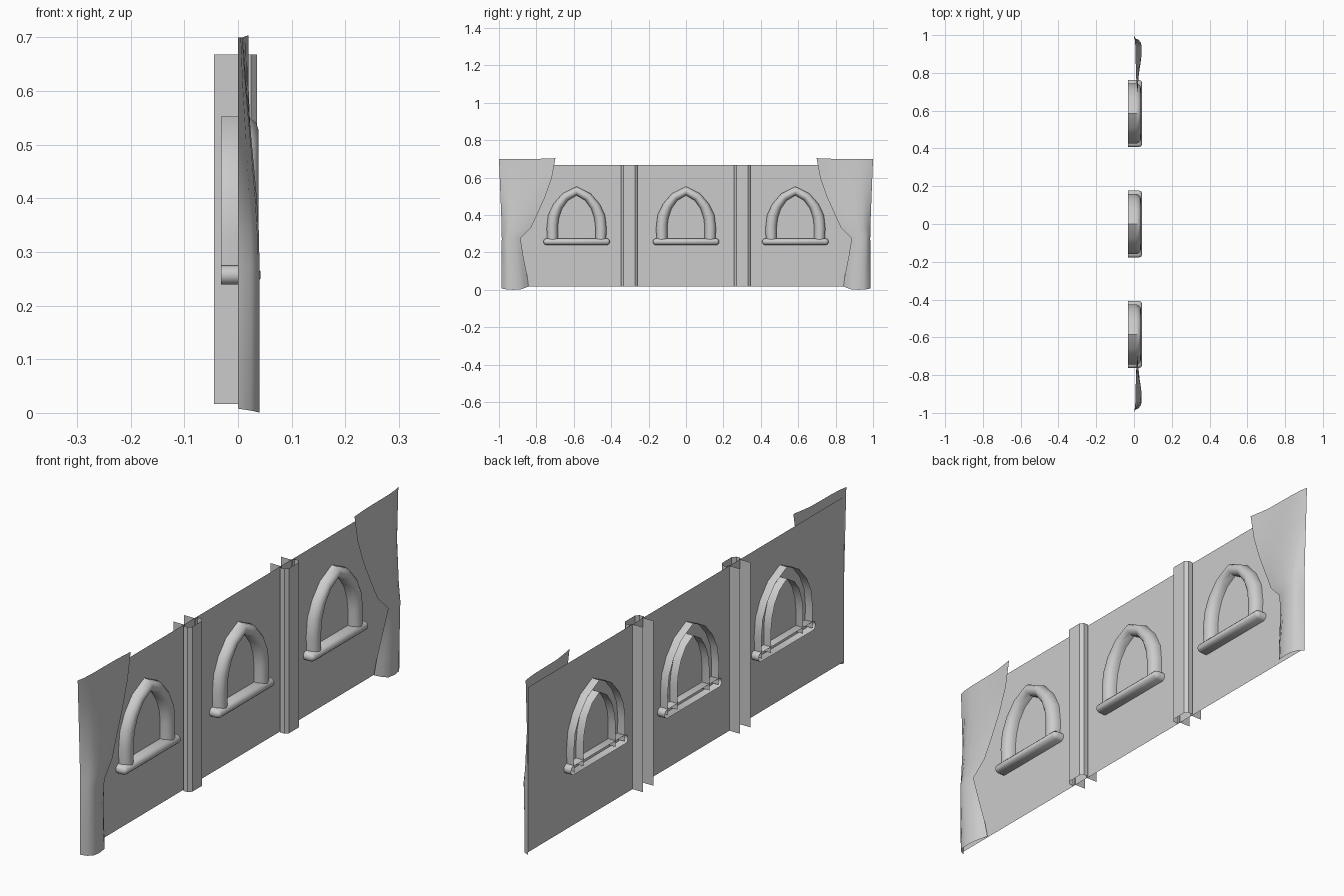
import bpy
import math

cube = bpy.data.objects.get("Cube")
if cube:
    bpy.data.objects.remove(cube, do_unlink=True)

grey = bpy.data.materials.new("plain_grey")
grey.use_nodes = True
COLOUR = (0.6, 0.6, 0.6, 1)
grey.diffuse_color = COLOUR
grey.node_tree.nodes["Principled BSDF"].inputs["Base Color"].default_value = COLOUR


def loft(name, rows, closed=False, cap=False, flip=False, angle=40):
    """Skin a list of equally long point rows into one open shell."""
    n = len(rows[0])
    verts = [p for row in rows for p in row]
    faces = []
    for r in range(len(rows) - 1):
        for i in range(n if closed else n - 1):
            j = (i + 1) % n
            faces.append((r * n + i, r * n + j, (r + 1) * n + j, (r + 1) * n + i))
    if cap:
        faces.append(tuple(range((len(rows) - 1) * n, len(rows) * n)))
    if flip:
        faces = [f[::-1] for f in faces]
    mesh = bpy.data.meshes.new(name)
    mesh.from_pydata(verts, [], faces)
    mesh.materials.append(grey)
    obj = bpy.data.objects.new(name, mesh)
    bpy.context.collection.objects.link(obj)
    bpy.ops.object.select_all(action="DESELECT")
    obj.select_set(True)
    bpy.context.view_layer.objects.active = obj
    bpy.ops.object.shade_smooth_by_angle(angle=math.radians(angle))
    return obj


BOTTOM, TOP = 0.017, 0.668

# Thin wall sheet
loft("wall_panel", [[(0, -0.985, z), (0, 0.985, z)] for z in (BOTTOM, TOP)])

# Open channel columns with flanges behind the wall
half = [(-0.045, 0.033), (0.005, 0.033), (0.005, 0.044), (0.024, 0.044), (0.035, 0.031)]
channel = [(x, -y) for x, y in half] + half[::-1]
for side, cy in (("right", -0.304), ("left", 0.3)):
    loft(side + "_column", [[(x, cy + y, z) for x, y in channel] for z in (BOTTOM, TOP)],
         angle=20)

# Pointed arch frames: hollow rounded section lofted between two outlines
outer = [(0.157, 0.25), (0.16, 0.33), (0.152, 0.4), (0.123, 0.46), (0.075, 0.515), (0, 0.552)]
inner = [(0.1, 0.25), (0.1, 0.34), (0.094, 0.385), (0.077, 0.435), (0.046, 0.478), (0, 0.505)]
section = [(0, -0.032), (0, 0.01), (0.08, 0.024), (0.25, 0.034), (0.5, 0.038),
           (0.75, 0.034), (0.92, 0.024), (1, 0.01), (1, -0.032)]


def mirrored(path):
    return [(-y, z) for y, z in path] + path[-2::-1]


def arch(name, cy):
    rows = []
    for (oy, oz), (iy, iz) in zip(mirrored(outer), mirrored(inner)):
        rows.append([(x, cy + oy + (iy - oy) * t, oz + (iz - oz) * t) for t, x in section])
    loft(name, rows, angle=50)


# Rounded sills: capsule outline, stepped in toward the front
def sill(name, cy):
    rows = []
    for x, r in ((-0.032, 0.018), (0.026, 0.018), (0.036, 0.014), (0.042, 0.007)):
        ring = []
        for k in range(12):
            a = math.pi * (k + 0.5) / 6 - math.pi / 2
            shift = 0.16 if math.cos(a) > 0 else -0.16
            ring.append((x, cy + shift + r * math.cos(a), 0.257 + r * math.sin(a)))
        rows.append(ring)
    loft(name, rows, closed=True, cap=True, angle=50)


for label, cy in (("right", -0.585), ("middle", 0), ("left", 0.585)):
    arch(label + "_window_arch", cy)
    sill(label + "_window_sill", cy)

# Draped end flaps: height, outer y, inner y, bulge x, inner edge x, end lift
levels = [(0.0, 0.987, 0.842, 0.040, 0.004, 0.018),
          (0.08, 0.987, 0.850, 0.040, 0.010, 0),
          (0.18, 0.986, 0.870, 0.040, 0.022, 0),
          (0.275, 0.985, 0.885, 0.040, 0.036, 0),
          (0.335, 0.986, 0.827, 0.039, 0.030, 0),
          (0.40, 0.988, 0.797, 0.035, 0.026, 0),
          (0.50, 0.992, 0.752, 0.026, 0.022, 0),
          (0.60, 0.996, 0.717, 0.016, 0.020, 0),
          (0.70, 1.0, 0.698, 0.009, 0.020, 0.004)]
across = [(0, 0, 0), (0.1, 0.6, 0), (0.25, 0.92, 0), (0.45, 1, 0), (0.7, 0.9, 0.1), (0.85, 0.5, 0.5), (1, 0, 1)]
for side, s in (("right", -1), ("left", 1)):
    rows = []
    for z, yo, yi, bulge, edge, lift in levels:
        rows.append([(bulge * b + edge * e, s * (yo + (yi - yo) * t),
                      z + lift * e + (0.008 * (1 - t) ** 6 if z == 0 else 0))
                     for t, b, e in across])
    loft(side + "_end_flap", rows, flip=s > 0, angle=60)
